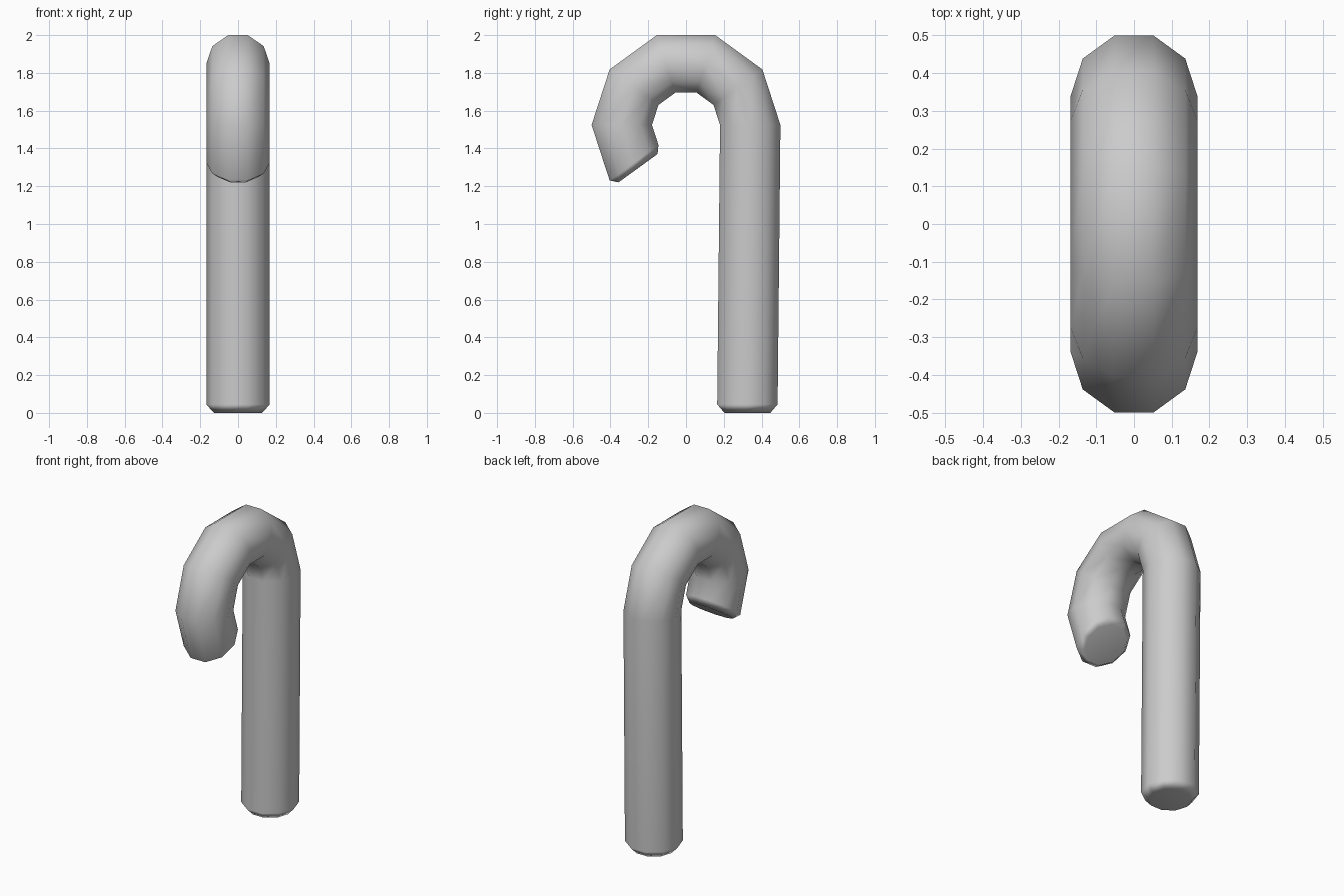
import bpy, bmesh
from math import sin, cos, pi
from mathutils import Vector

cube = bpy.data.objects.get("Cube")
if cube:
    bpy.data.objects.remove(cube, do_unlink=True)

SIDES = 10
TUBE = 0.168        # tube radius
BEND = 0.34         # bend radius along the tube centre
BEND_Z = 1.5245     # height of the bend centre
STEP = pi / 5       # bend angle between rings

grey = bpy.data.materials.new("plain_grey")
grey.use_nodes = True
colour = (0.6, 0.6, 0.6, 1)
grey.diffuse_color = colour
grey.node_tree.nodes["Principled BSDF"].inputs["Base Color"].default_value = colour


def ring(bm, centre, outward, radius):
    """Ten-sided ring spanning the x axis and the outward direction."""
    return [bm.verts.new(centre + Vector((1, 0, 0)) * radius * cos(2 * pi * i / SIDES)
                         + outward * radius * sin(2 * pi * i / SIDES))
            for i in range(SIDES)]


bm = bmesh.new()
back = Vector((0, 1, 0))

# Straight shaft with a chamfered foot, leaning very slightly
rings = [ring(bm, Vector((0, 0.325, 0)), back, TUBE * 0.76),
         ring(bm, Vector((0, 0.325, 0.045)), back, TUBE)]

# Hook bend, from the shaft over the top to the front
for i in range(7):
    out = Vector((0, cos(i * STEP), sin(i * STEP)))
    rings.append(ring(bm, Vector((0, 0, BEND_Z)) + out * BEND, out, TUBE))

# Chamfered tip of the hook
along = Vector((0, -out.z, out.y))
rings.append(ring(bm, Vector((0, 0, BEND_Z)) + out * BEND + along * 0.036, out, TUBE * 0.8))

# Skin between rings and close both ends
for a, b in zip(rings, rings[1:]):
    for i in range(SIDES):
        j = (i + 1) % SIDES
        bm.faces.new((a[i], a[j], b[j], b[i]))
bm.faces.new(rings[0])
bm.faces.new(rings[-1])
bmesh.ops.recalc_face_normals(bm, faces=bm.faces)
for f in bm.faces:
    f.smooth = True

mesh = bpy.data.meshes.new("hooked_cane")
bm.to_mesh(mesh)
bm.free()
mesh.materials.append(grey)
cane = bpy.data.objects.new("hooked_cane", mesh)
bpy.context.collection.objects.link(cane)

# Keep the shaft and end caps evenly shaded
cane.modifiers.new("even_shading", 'WEIGHTED_NORMAL')
